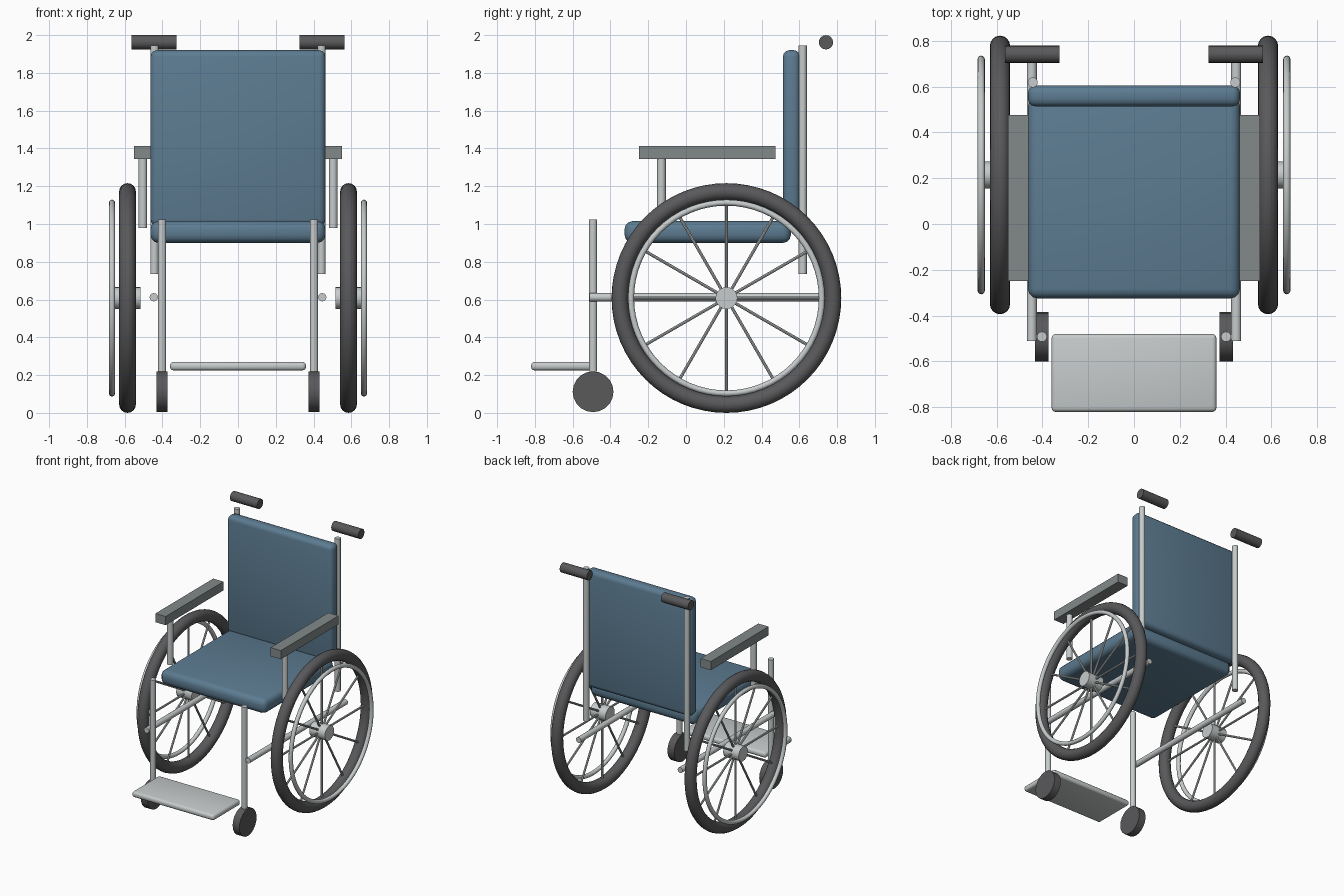
import bpy, math
from mathutils import Vector

if "Cube" in bpy.data.objects:
    bpy.data.objects.remove(bpy.data.objects["Cube"])


def material(name, rgb):
    m = bpy.data.materials.new(name)
    m.diffuse_color = (*rgb, 1)
    m.use_nodes = True
    m.node_tree.nodes["Principled BSDF"].inputs["Base Color"].default_value = m.diffuse_color
    return m


BLUE = material("blue_fabric", (0.108, 0.200, 0.285))
METAL = material("light_metal", (0.57, 0.60, 0.60))
RUBBER = material("dark_rubber", (0.10, 0.10, 0.105))
PAD = material("grey_pad", (0.225, 0.25, 0.25))


def finish(name, mat, smooth=True):
    ob = bpy.context.object
    ob.name = name
    ob.data.materials.append(mat)
    if smooth:
        bpy.ops.object.shade_smooth_by_angle(angle=math.radians(35))
    return ob


def box(name, lo, hi, mat, bevel=0.0):
    lo, hi = Vector(lo), Vector(hi)
    bpy.ops.mesh.primitive_cube_add(size=1, location=(lo + hi) / 2)
    ob = bpy.context.object
    ob.scale = hi - lo
    bpy.ops.object.transform_apply(location=False, rotation=False)
    if bevel:
        mod = ob.modifiers.new("bevel", 'BEVEL')
        mod.width, mod.segments = bevel, 3
        bpy.ops.object.modifier_apply(modifier="bevel")
    return finish(name, mat, bool(bevel))


def rod(name, a, b, r, mat, sides=16):
    a, b = Vector(a), Vector(b)
    bpy.ops.mesh.primitive_cylinder_add(vertices=sides, radius=r, depth=(b - a).length,
                                        location=(a + b) / 2)
    bpy.context.object.rotation_euler = (b - a).to_track_quat('Z', 'Y').to_euler()
    return finish(name, mat)


def ring(name, centre, major, minor, mat, sides=12):
    bpy.ops.mesh.primitive_torus_add(location=centre, rotation=(0, math.pi / 2, 0),
                                     major_radius=major, minor_radius=minor,
                                     major_segments=64, minor_segments=sides)
    return finish(name, mat)


# Cushions and footrest
box("seat", (-0.463, -0.325, 0.90), (0.463, 0.555, 1.015), BLUE, 0.042)
box("backrest", (-0.463, 0.513, 0.99), (0.463, 0.605, 1.92), BLUE, 0.034)
box("footrest", (-0.36, -0.82, 0.225), (0.36, -0.48, 0.27), METAL, 0.018)

WY, WZ = 0.214, 0.608   # axle position

for s, side in ((-1, "left"), (1, "right")):
    # Frame tubes
    rod(f"back_post_{side}", (s * .442, .618, .735), (s * .442, .618, 1.945), .022, METAL)
    rod(f"front_post_{side}", (s * .402, -.492, .22), (s * .402, -.492, 1.025), .022, METAL)
    rod(f"lower_tube_{side}", (s * .446, -.51, .612), (s * .446, .71, .612), .022, METAL)

    # Armrest and push grip
    rod(f"armrest_post_{side}", (s * .504, -.13, .98), (s * .504, -.13, 1.35), .023, METAL)
    x0, x1 = sorted((s * .46, s * .55))
    box(f"armrest_{side}", (x0, -.249, 1.343), (x1, .475, 1.412), PAD)
    rod(f"push_grip_{side}", (s * .325, .741, 1.962), (s * .563, .741, 1.962), .038, RUBBER)

    # Front caster
    rod(f"caster_{side}", (s * .373, -.492, .112), (s * .432, -.492, .112), .108, RUBBER, 20)

    # Large wheel: tyre, hand rim, hub and spokes
    x = s * .585
    ring(f"tyre_{side}", (x, WY, WZ), .564, .044, RUBBER, 16)
    ring(f"hand_rim_{side}", (s * .667, WY, WZ), .505, .016, METAL)
    rod(f"hub_{side}", (s * .516, WY, WZ), (s * .652, WY, WZ), .058, METAL, 20)
    for i in range(12):
        a = i * math.pi / 6
        d = Vector((0, math.cos(a), math.sin(a)))
        c = Vector((x, WY, WZ))
        rod(f"spoke_{side}_{i + 1}", c + d * .03, c + d * .54, .008, METAL, 8)
